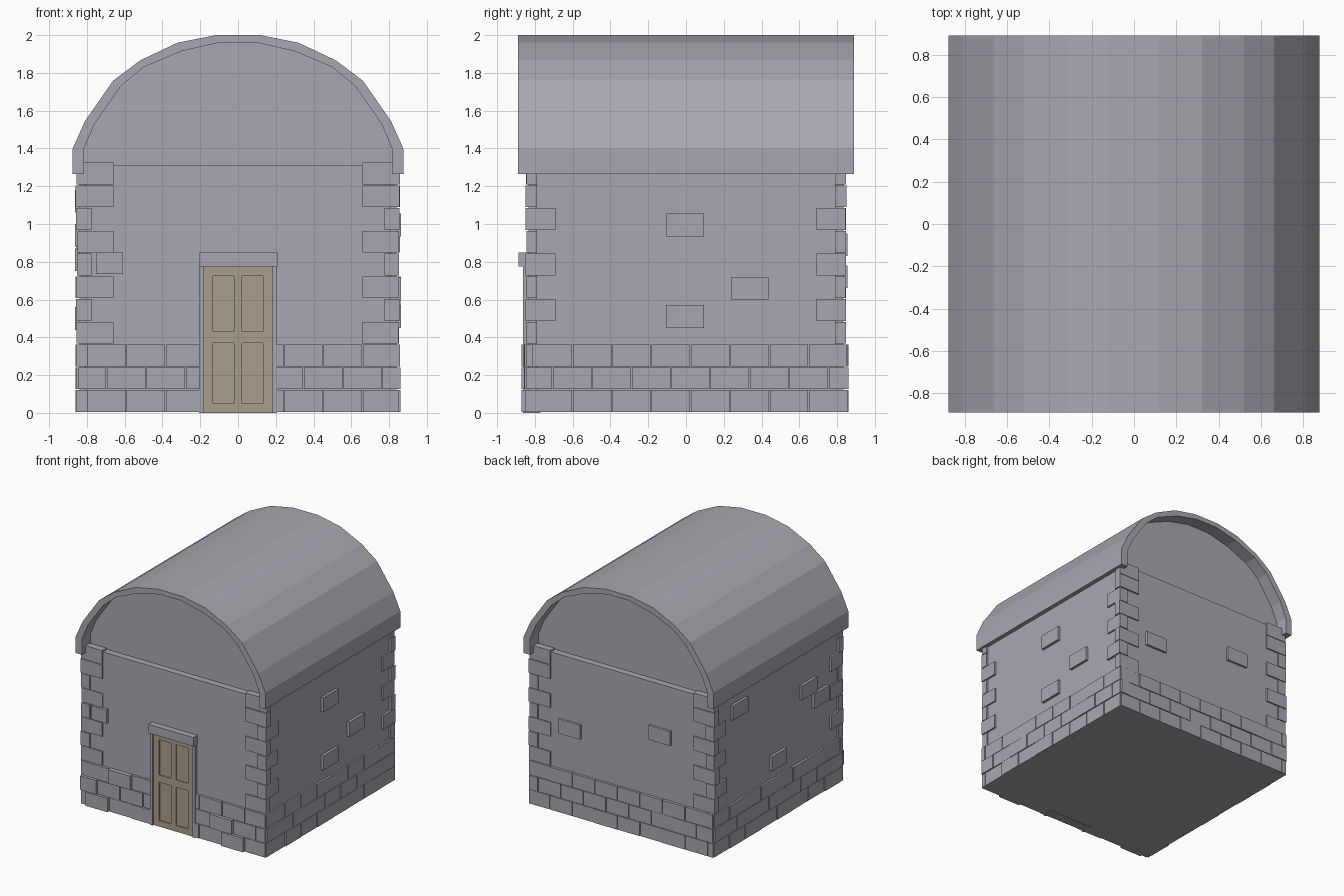
import bpy, bmesh, math, random
from mathutils import Vector

if "Cube" in bpy.data.objects:
    bpy.data.objects.remove(bpy.data.objects["Cube"])

random.seed(4)


def material(name, rgb):
    m = bpy.data.materials.new(name)
    m.diffuse_color = (*rgb, 1)
    m.use_nodes = True
    m.node_tree.nodes["Principled BSDF"].inputs["Base Color"].default_value = m.diffuse_color
    return m


STONE = material("grey stone", (0.39, 0.39, 0.44))
WOOD = material("tan wood", (0.41, 0.345, 0.27))


def add_box(bm, x0, x1, y0, y1, z0, z1):
    vs = bmesh.ops.create_cube(bm, size=1)["verts"]
    for v in vs:
        v.co = Vector(((x0 + x1) / 2 + v.co.x * (x1 - x0),
                       (y0 + y1) / 2 + v.co.y * (y1 - y0),
                       (z0 + z1) / 2 + v.co.z * (z1 - z0)))


def finish(name, bm, mat):
    bmesh.ops.recalc_face_normals(bm, faces=bm.faces)
    me = bpy.data.meshes.new(name)
    bm.to_mesh(me)
    bm.free()
    me.materials.append(mat)
    ob = bpy.data.objects.new(name, me)
    bpy.context.collection.objects.link(ob)
    return ob


def boxes(name, mat, *items):
    bm = bmesh.new()
    for b in items:
        add_box(bm, *b)
    return finish(name, bm, mat)


def extrude_y(name, profile, y0, y1, mat):
    bm = bmesh.new()
    f = bm.faces.new([bm.verts.new((x, y0, z)) for x, z in profile])
    g = bmesh.ops.extrude_face_region(bm, geom=[f])["geom"]
    bmesh.ops.translate(bm, vec=(0, y1 - y0, 0),
                        verts=[v for v in g if isinstance(v, bmesh.types.BMVert)])
    return finish(name, bm, mat)


def mirrored(half):
    return [(-x, z) for x, z in half] + [(x, z) for x, z in reversed(half)]


WX, WY, H, GAP = 0.84, 0.835, 0.1205, 0.005   # wall faces, course height, joint

# Main walls: a cross-shaped core whose notched corners hold the quoins
boxes("walls", STONE, (-0.81, 0.81, -WY, WY, 0.005, 1.31),
      (-WX, WX, -0.795, 0.795, 0.006, 1.30))

# Barrel roof shell and the recessed gables beneath it
outer = mirrored([(0.875, 1.265), (0.875, 1.40), (0.81, 1.545), (0.66, 1.76),
                  (0.52, 1.865), (0.32, 1.96), (0.115, 2.0)])
inner = mirrored([(0.815, 1.265), (0.815, 1.40), (0.76, 1.53), (0.62, 1.73),
                  (0.50, 1.83), (0.30, 1.915), (0.10, 1.96)])
extrude_y("barrel_roof", outer + inner[::-1], -0.89, 0.89, STONE)
extrude_y("gables", inner, -0.78, 0.78, STONE)


# Plinth: three courses of bricks in running bond
def spans(first, step, limit):
    cuts = [-limit]
    x = first
    while x < limit - 0.03:
        if x > -limit + 0.03:
            cuts.append(x)
        x += step
    return list(zip(cuts, cuts[1:] + [limit]))


PROUD = [(0, -0.7), (0, 0.55), (1, -0.77), (1, 0.45), (2, -0.49)]  # course, centre


def brick_wall(name, axis, sign, door=False):
    bm = bmesh.new()
    for c in range(3):
        z0, z1 = 0.005 + c * H, 0.005 + (c + 1) * H - GAP
        step = 0.2085
        first = (-0.8 if axis == "y" else -0.81) - (step / 2 if c == 1 else 0)
        for a, b in spans(first, step, 0.85):
            pieces = [(a, min(b, -0.2)), (max(a, 0.2), b)] if door else [(a, b)]
            for p, q in pieces:
                if q - p < 0.02:
                    continue
                out = 0.853 + random.choice((0, 0.002, 0.004, 0.007))
                if door and any(c == k and p < m < q for k, m in PROUD):
                    out = 0.872
                d0, d1 = sorted((sign * 0.79, sign * out))
                p, q = p + GAP / 2, q - GAP / 2
                if axis == "y":
                    add_box(bm, p, q, d0, d1, z0, z1)
                else:
                    add_box(bm, d0, d1, p, q, z0, z1)
    finish(name, bm, STONE)


brick_wall("plinth_front", "y", -1, door=True)
brick_wall("plinth_back", "y", 1)
brick_wall("plinth_right", "x", 1)
brick_wall("plinth_left", "x", -1)

# Corner quoins, alternating long on the front and long on the side
bm = bmesh.new()
for sx in (-1, 1):
    for sy in (-1, 1):
        for c in range(3, 11):
            z0, z1 = 0.005 + c * H, 0.005 + (c + 1) * H - GAP
            ex = 0.855 + random.uniform(-0.006, 0.005)
            ey = 0.847 + random.uniform(-0.003, 0.003)
            side_long = c in (4, 6, 8)
            ix, iy = (0.775, 0.69) if side_long else (0.66, 0.79)
            x0, x1 = sorted((sx * ix, sx * ex))
            y0, y1 = sorted((sy * iy, sy * ey))
            add_box(bm, x0, x1, y0, y1, z0, z1)
finish("corner_quoins", bm, STONE)

# Single stones standing out of the wall faces: (centre along wall, centre z)
bm = bmesh.new()
for s, stones in ((1, [(-0.005, 0.995), (0.337, 0.66), (-0.005, 0.51)]),
                  (-1, [(0.51, 1.12), (-0.40, 0.94), (-0.56, 0.81), (0.0, 0.5)])):
    for y, z in stones:
        x0, x1 = sorted((s * 0.78, s * 0.862))
        add_box(bm, x0, x1, y - 0.1, y + 0.1, z - 0.06, z + 0.06)
for x, z in ((0.48, 0.72), (-0.35, 0.89)):
    add_box(bm, x - 0.1, x + 0.1, 0.77, 0.854, z - 0.06, z + 0.06)
add_box(bm, -0.75, -0.61, -0.862, -0.77, 0.735, 0.848)
finish("wall_stones", bm, STONE)

# Door surround: jambs and lintel
boxes("door_frame", STONE,
      (-0.207, -0.183, -0.862, -0.77, 0, 0.775),
      (0.183, 0.207, -0.862, -0.77, 0, 0.775),
      (-0.205, 0.21, -0.887, -0.77, 0.775, 0.848))

# Door leaf with raised rails around recessed panels
DY = -0.85
boxes("door", WOOD,
      (-0.183, 0.183, DY + 0.01, -0.77, 0, 0.775),
      *[(x - w, x + w, DY, DY + 0.02, 0, 0.775)
        for x, w in ((-0.158, 0.025), (0, 0.022), (0.158, 0.025))],
      *[(-0.183, 0.183, DY + 0.001, DY + 0.02, z0, z1)
        for z0, z1 in ((0, 0.05), (0.37, 0.43), (0.725, 0.775))])
